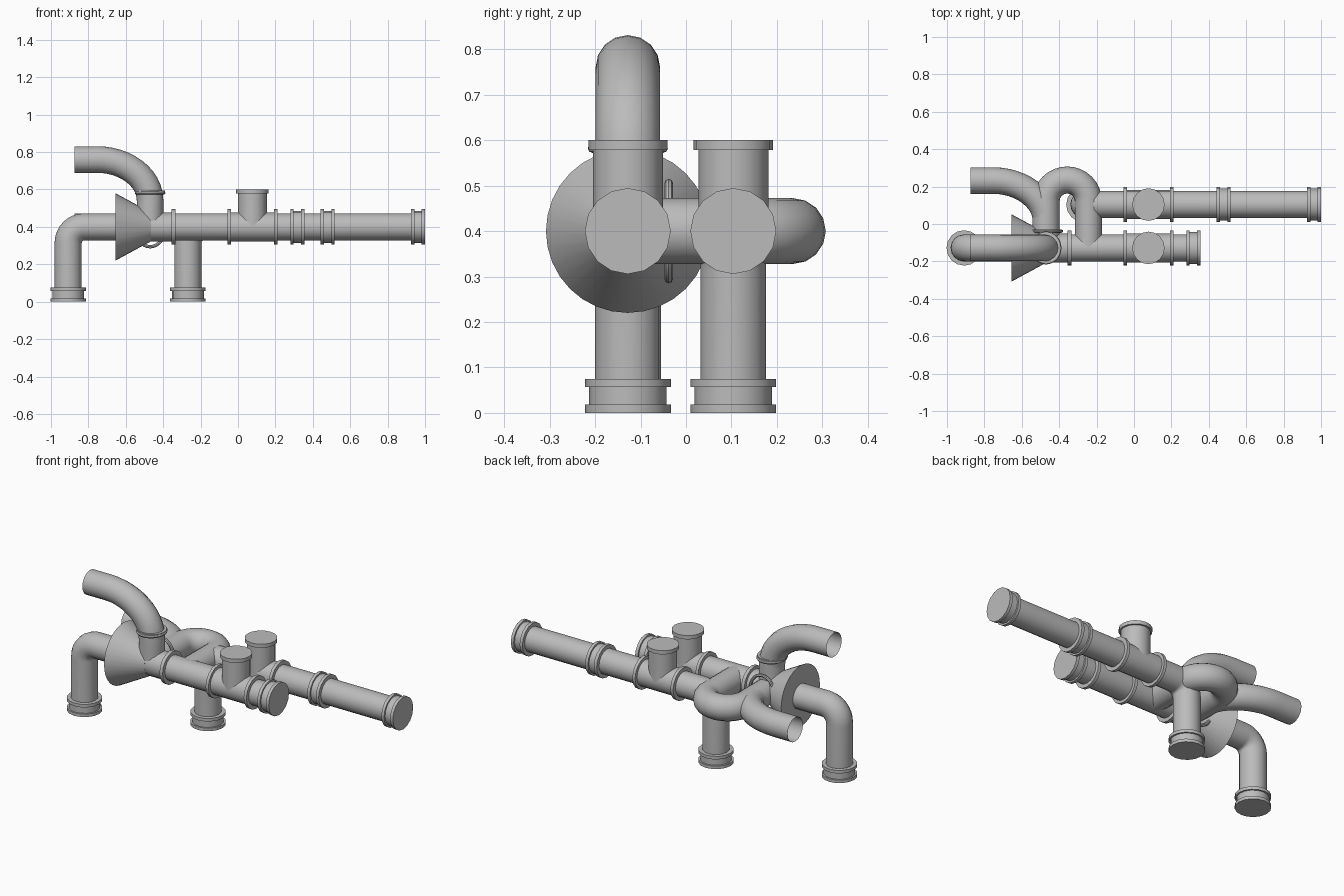
import bpy, bmesh, math
from mathutils import Vector, Matrix

if "Cube" in bpy.data.objects:
    bpy.data.objects.remove(bpy.data.objects["Cube"])

grey = bpy.data.materials.new("pipe grey")
grey.diffuse_color = (0.5, 0.5, 0.5, 1)
grey.use_nodes = True
grey.node_tree.nodes["Principled BSDF"].inputs["Base Color"].default_value = grey.diffuse_color

SEG, R, FR, CR = 16, 0.0725, 0.0945, 0.085   # sides, pipe, flange and collar radii
YA, YB, Z = -0.128, 0.104, 0.4               # the two pipe lines
X, UP = Vector((1, 0, 0)), Vector((0, 0, 1))


def finish(ob):
    ob.data.materials.clear()
    ob.data.materials.append(grey)
    bpy.ops.object.select_all(action='DESELECT')
    ob.select_set(True)
    bpy.context.view_layer.objects.active = ob
    bpy.ops.object.shade_smooth_by_angle(angle=math.radians(32))
    return ob


def lathe(name, origin, axis, profile, seg=SEG):
    """Capped solid of revolution; profile is (distance, radius)."""
    bm = bmesh.new()
    rings = [[bm.verts.new((r * math.cos(2 * math.pi * i / seg),
                            r * math.sin(2 * math.pi * i / seg), t))
              for i in range(seg)] for t, r in profile]
    for a, b in zip(rings, rings[1:]):
        for i in range(seg):
            j = (i + 1) % seg
            bm.faces.new((a[i], a[j], b[j], b[i]))
    bm.faces.new(rings[0][::-1])
    bm.faces.new(rings[-1])
    rot = Vector((0, 0, 1)).rotation_difference(axis).to_matrix().to_4x4()
    bm.transform(Matrix.Translation(origin) @ rot)
    me = bpy.data.meshes.new(name)
    bm.to_mesh(me)
    bm.free()
    ob = bpy.data.objects.new(name, me)
    bpy.context.collection.objects.link(ob)
    return finish(ob)


def sweep(name, pts, r=R, closed=False, res=6):
    """Open-ended round tube along a path."""
    cu = bpy.data.curves.new(name, 'CURVE')
    cu.dimensions = '3D'
    cu.bevel_depth, cu.bevel_resolution = r, res
    sp = cu.splines.new('POLY')
    sp.points.add(len(pts) - 1)
    for p, q in zip(sp.points, pts):
        p.co = (*q, 1)
    sp.use_cyclic_u = closed
    ob = bpy.data.objects.new(name, cu)
    bpy.context.collection.objects.link(ob)
    bpy.ops.object.select_all(action='DESELECT')
    ob.select_set(True)
    bpy.context.view_layer.objects.active = ob
    bpy.ops.object.convert(target='MESH')
    return finish(bpy.context.view_layer.objects.active)


def collar(name, origin, axis):
    """Double-flanged fitting, 0.075 long."""
    lathe(name, origin, axis, [(0, FR), (.018, FR), (.018, CR), (.057, CR), (.057, FR), (.075, FR)])


def elbow_pipe(name, x, y, x_end, bend=0.085):
    """Riser from the ground that bends into a horizontal run."""
    pts = [(x, y, 0.03)]
    for i in range(9):
        a = math.pi / 2 * i / 8
        pts.append((x + bend * (1 - math.cos(a)), y, Z - bend + bend * math.sin(a)))
    sweep(name, pts + [(x_end, y, Z)])
    collar(name + "_foot", (x, y, 0), UP)


# Front and back pipe lines with their feet and end caps
elbow_pipe("front_line", -0.908, YA, 0.34)
elbow_pipe("back_line", -0.268, YB, 0.98)
collar("front_end_cap", (0.28, YA, Z), X)
collar("back_end_cap", (0.925, YB, Z), X)
collar("back_coupling", (0.442, YB, Z), X)

# Capped tees on both lines
for tag, y in (("front", YA), ("back", YB)):
    lathe(tag + "_tee_body", (-0.055, y, Z), X,
          [(0, FR), (.018, FR), (.018, .077), (.247, .077), (.247, FR), (.265, FR)])
    lathe(tag + "_tee_cap", (0.077, y, Z), UP,
          [(0, .077), (.178, .077), (.178, .087), (.2, .087)])

# Cone and junction body on the front line
lathe("cone", (-0.655, YA, Z), X, [(0, .18), (.19, .077)], 32)
lathe("junction_body", (-0.475, YA, Z), X,
      [(0, .077), (.12, .077), (.12, FR), (.14, FR)])

# Two identical curved outlets, one upward and one to the back
JX = -0.47
path = [(JX, 0.0), (JX, 0.1)]
b = [(JX, .14), (JX, .27), (-.61, .36), (-.75, .36)]
for i in range(13):
    t = i / 12
    w = ((1 - t) ** 3, 3 * t * (1 - t) ** 2, 3 * t * t * (1 - t), t ** 3)
    path.append(tuple(sum(k * p[c] for k, p in zip(w, b)) for c in (0, 1)))
path.append((-0.873, 0.36))
sweep("upper_outlet", [(x, YA, Z + d) for x, d in path], 0.071)
sweep("rear_outlet", [(x, YA + d, Z) for x, d in path], 0.071)

# U-bend looping from the rear outlet back into the front line
ur, uc = 0.113, -0.357
loop = [(JX, YA, Z)]
for i in range(17):
    a = math.pi * (1 - i / 16)
    loop.append((uc + ur * math.cos(a), 0.122 + ur * math.sin(a), Z))
sweep("u_bend", loop + [(uc + ur, YA, Z)])

# Rings around the outlets
lathe("upper_outlet_collar", (JX, YA, Z), UP, [(0, .07), (.175, .07), (.175, .08), (.195, .08)])
turn = [2 * math.pi * i / 32 for i in range(32)]
sweep("upper_ring", [(JX + .072 * math.cos(a), YA + .078 * math.sin(a), 0.582) for a in turn], .01, True, 2)
sweep("rear_ring", [(JX + .082 * math.cos(a), -.038, Z + .106 * math.sin(a)) for a in turn], .009, True, 2)
